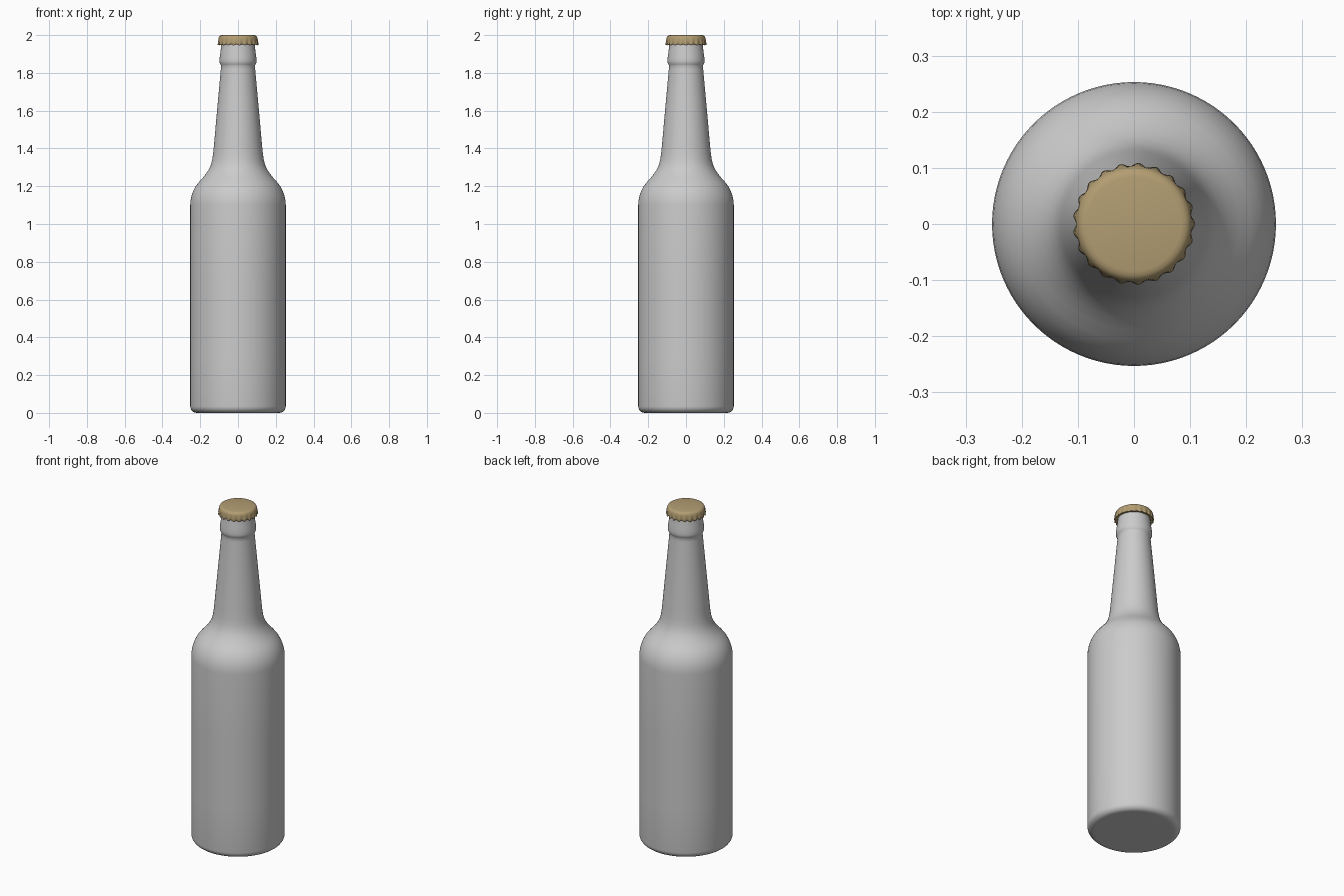
import bpy, bmesh, math

if "Cube" in bpy.data.objects:
    bpy.data.objects.remove(bpy.data.objects["Cube"])

def material(name, rgb):
    m = bpy.data.materials.new(name)
    m.diffuse_color = (*rgb, 1)
    m.use_nodes = True
    m.node_tree.nodes["Principled BSDF"].inputs["Base Color"].default_value = m.diffuse_color
    return m

def lathe(name, profile, seg, mat, ripple=None, smooth=40):
    """Revolve (radius, z, ripple amount) points, closing both ends at the axis."""
    bm = bmesh.new()
    rings = []
    for p in profile:
        r, z = p[:2]
        amp = p[2] if len(p) > 2 else 0
        ring = []
        for i in range(seg):
            a = 2 * math.pi * i / seg
            w = math.cos(ripple * a) if ripple else 0
            rr = r + amp * w
            ring.append(bm.verts.new((rr * math.cos(a), rr * math.sin(a), z - amp * w)))
        rings.append(ring)
    for lo, hi in zip(rings, rings[1:]):
        for i in range(seg):
            j = (i + 1) % seg
            bm.faces.new((lo[i], lo[j], hi[j], hi[i]))
    bm.faces.new(rings[0][::-1])
    bm.faces.new(rings[-1])
    me = bpy.data.meshes.new(name)
    bm.to_mesh(me)
    bm.free()
    ob = bpy.data.objects.new(name, me)
    bpy.context.collection.objects.link(ob)
    me.materials.append(mat)
    bpy.ops.object.select_all(action='DESELECT')
    ob.select_set(True)
    bpy.context.view_layer.objects.active = ob
    bpy.ops.object.shade_smooth_by_angle(angle=math.radians(smooth))
    return ob

glass = material("pale grey glass", (0.60, 0.60, 0.60))
gold = material("tan gold cap", (0.45, 0.34, 0.17))

# Bottle: rounded base, straight body, S-shaped shoulder, tapered neck, lip ring
R = 0.253
profile = [(0.205, 0.0)]
for k in range(7):
    a = math.radians(15 * k)
    profile.append((R - 0.035 + 0.035 * math.sin(a), 0.035 - 0.035 * math.cos(a)))
profile += [(R, 0.3), (R, 0.7), (R, 1.10), (0.251, 1.125), (0.246, 1.15), (0.237, 1.175),
            (0.224, 1.20), (0.207, 1.222), (0.188, 1.243), (0.170, 1.265), (0.155, 1.288),
            (0.144, 1.312), (0.137, 1.338), (0.132, 1.37), (0.128, 1.41), (0.109, 1.62),
            (0.091, 1.82), (0.090, 1.838), (0.093, 1.845), (0.097, 1.853), (0.098, 1.863),
            (0.097, 1.88), (0.093, 1.91), (0.089, 1.94), (0.087, 1.965)]
lathe("bottle", profile, 96, glass)

# Crown cap: crimped skirt fading into a rounded flat top
lathe("crown_cap", [(0.088, 1.952), (0.104, 1.949, 0.003), (0.106, 1.953, 0.003),
                    (0.105, 1.965, 0.002), (0.104, 1.978, 0.0008), (0.102, 1.987),
                    (0.098, 1.994), (0.092, 1.998), (0.084, 2.0)], 168, gold, ripple=21)
